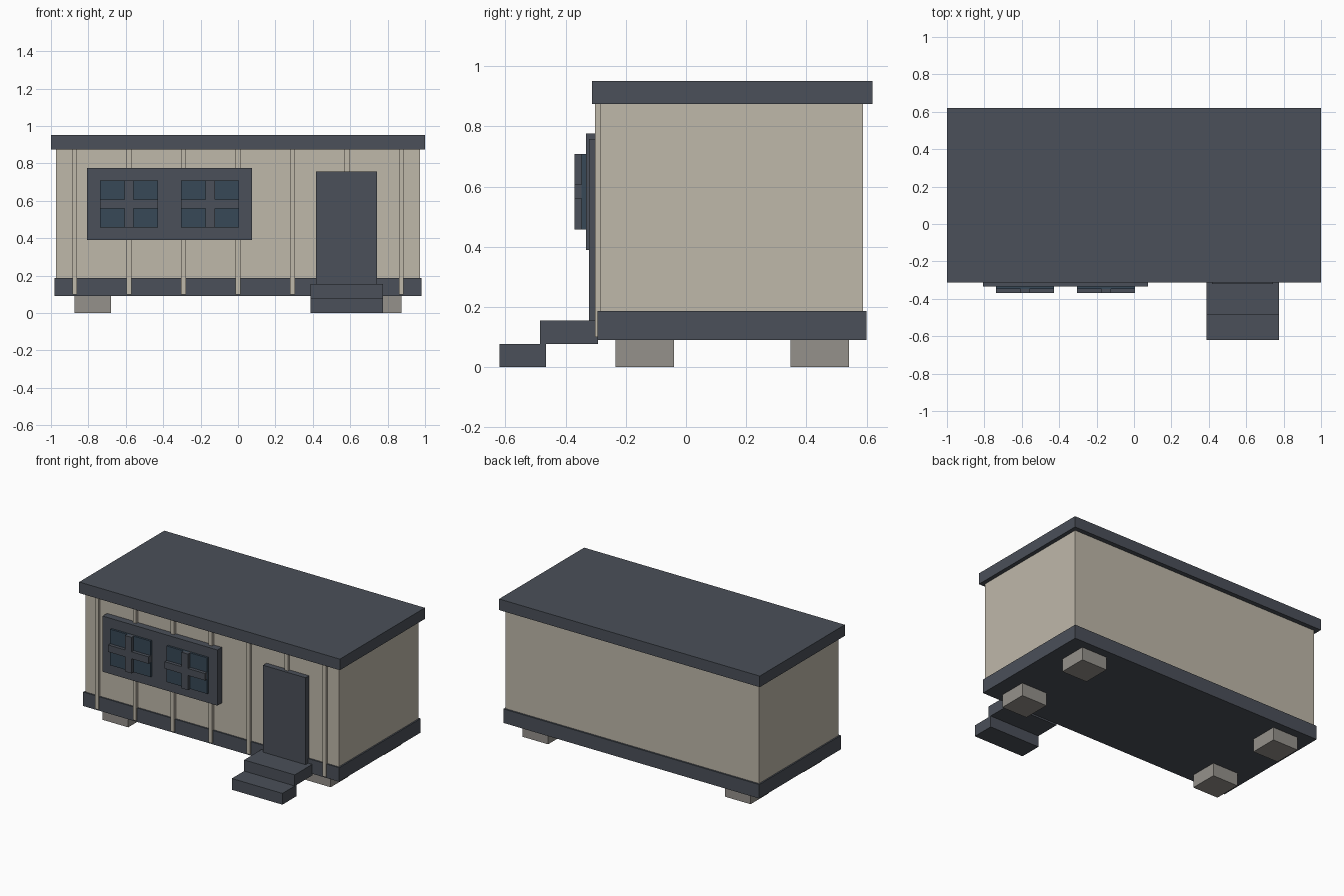
import bpy

if "Cube" in bpy.data.objects:
    bpy.data.objects.remove(bpy.data.objects["Cube"])


def material(name, rgb):
    m = bpy.data.materials.new(name)
    m.diffuse_color = (*rgb, 1)
    m.use_nodes = True
    m.node_tree.nodes["Principled BSDF"].inputs["Base Color"].default_value = m.diffuse_color
    return m


dark = material("dark_trim", (0.07, 0.08, 0.1))
cream = material("cream_wall", (0.52, 0.48, 0.4))
stone = material("stone", (0.3, 0.285, 0.26))
blue = material("glass_blue", (0.038, 0.065, 0.095))


def box(name, x, y, z, mat):
    """Box from (min, max) pairs on each axis."""
    bpy.ops.mesh.primitive_cube_add(
        size=1, location=[(a + b) / 2 for a, b in (x, y, z)])
    ob = bpy.context.object
    ob.name = name
    ob.scale = [b - a for a, b in (x, y, z)]
    bpy.ops.object.transform_apply(location=False, rotation=False, scale=True)
    ob.data.materials.append(mat)
    return ob


# Main shell: roof slab, walls, floor skirt
box("roof", (-1, 1), (-0.312, 0.62), (0.875, 0.952), dark)
box("walls", (-0.972, 0.972), (-0.284, 0.588), (0.187, 0.875), cream)
box("floor_base", (-0.982, 0.982), (-0.294, 0.6), (0.09, 0.187), dark)

# Four foundation blocks
for sx in (-1, 1):
    for y in (-0.137, 0.445):
        cx = sx * 0.777
        box("foundation_block", (cx - 0.098, cx + 0.098),
            (y - 0.097, y + 0.097), (0, 0.09), stone)

# Vertical battens on the front wall
for i in range(7):
    cx = -0.873 + i * 0.291
    box("front_batten", (cx - 0.013, cx + 0.013), (-0.303, -0.28),
        (0.1, 0.875), cream)

# Window panel with two cross-barred windows
box("window_panel", (-0.806, 0.075), (-0.333, -0.284), (0.39, 0.776), dark)
for cx in (-0.583, -0.149):
    box("window_glass", (cx - 0.155, cx + 0.155), (-0.347, -0.33),
        (0.458, 0.708), blue)
    box("window_bar_vertical", (cx - 0.025, cx + 0.025), (-0.37, -0.33),
        (0.458, 0.708), dark)
    box("window_bar_horizontal", (cx - 0.155, cx + 0.155), (-0.37, -0.33),
        (0.56, 0.608), dark)

# Door and entrance steps
box("door", (0.418, 0.744), (-0.322, -0.284), (0.155, 0.758), dark)
box("upper_step", (0.387, 0.775), (-0.485, -0.292), (0.078, 0.155), dark)
box("lower_step", (0.387, 0.775), (-0.62, -0.466), (0, 0.078), dark)
